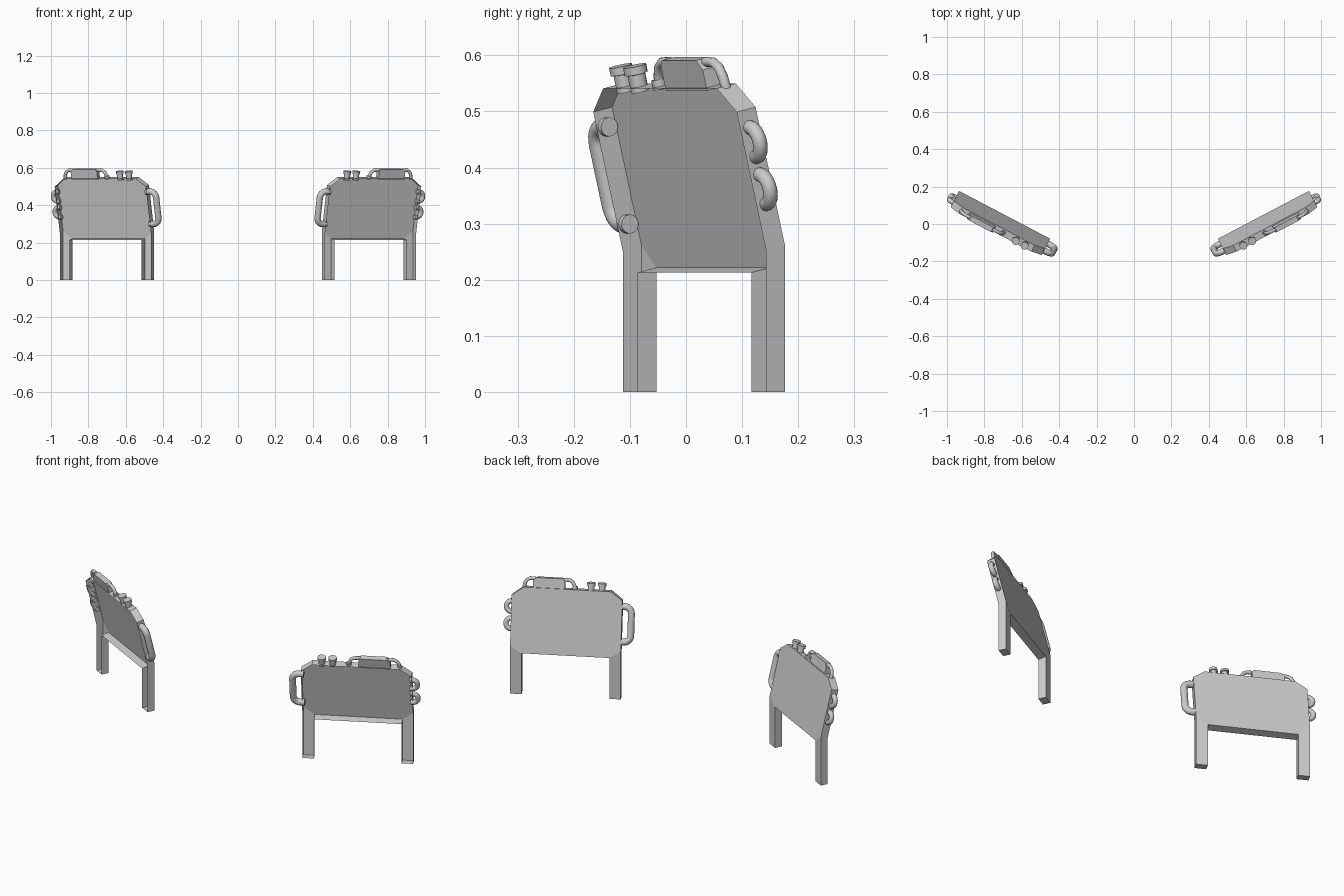
import bpy, bmesh, math
from mathutils import Vector

if "Cube" in bpy.data.objects:
    bpy.data.objects.remove(bpy.data.objects["Cube"])

ANG = math.radians(27.7)
C, S = math.cos(ANG), math.sin(ANG)
LEAN, KNEE, T, L, LEG = 0.24, 0.26, 0.038, 0.55, 0.057


def place(u, n, z):
    """u runs along the panel, n points out of its front."""
    return Vector((0.448 + u * C + n * S, -0.079 + u * S - n * C, z))


def lean(u, z, off=T / 2):
    """Point on the leaning part, off = distance in front of the back sheet."""
    return place(u, (z - KNEE) * LEAN + off, z - off * LEAN)


def finish(bm, name, smooth=False):
    bmesh.ops.recalc_face_normals(bm, faces=bm.faces)
    me = bpy.data.meshes.new(name)
    bm.to_mesh(me)
    bm.free()
    ob = bpy.data.objects.new(name, me)
    bpy.context.collection.objects.link(ob)
    if smooth:
        bpy.ops.object.select_all(action='DESELECT')
        ob.select_set(True)
        bpy.context.view_layer.objects.active = ob
        bpy.ops.object.shade_smooth_by_angle(angle=math.radians(40))
    ob.modifiers.new("mirror", 'MIRROR')
    return ob


def tube(name, pts, radii, sides=16):
    """Sweep a circle along points, with one radius per point."""
    if not isinstance(radii, list):
        radii = [radii] * len(pts)
    bm = bmesh.new()
    rings = []
    side = Vector((S, -C, 0.0))
    for i, p in enumerate(pts):
        d = (pts[min(i + 1, len(pts) - 1)] - pts[max(i - 1, 0)]).normalized()
        a = (side - d * side.dot(d)).normalized()
        b = d.cross(a)
        rings.append([bm.verts.new(p + radii[i] * (a * math.cos(k * math.tau / sides)
                                                   + b * math.sin(k * math.tau / sides)))
                      for k in range(sides)])
    for r0, r1 in zip(rings, rings[1:]):
        for k in range(sides):
            j = (k + 1) % sides
            bm.faces.new((r0[k], r0[j], r1[j], r1[k]))
    bm.faces.new(rings[0])
    bm.faces.new(rings[-1])
    return finish(bm, name, True)


def arc(cu, cz, r, a0, a1, steps=6):
    return [(cu + r * math.cos(math.radians(a0 + (a1 - a0) * i / steps)),
             cz + r * math.sin(math.radians(a0 + (a1 - a0) * i / steps)))
            for i in range(steps + 1)]


# leaning board with two legs: a sheet with a lip all round, open at the front
half = [(LEG, 0.222), (LEG, 0.0), (0.0, 0.0), (0.0, KNEE), (0.0, 0.508), (0.057, 0.55)]
outline = half + [(L - u, z) for u, z in reversed(half)]
bm = bmesh.new()
back, front = [], []
for u, z in outline:
    n = max(0.0, (z - KNEE) * LEAN)
    drop = 0.009 if z > 0.1 else 0.0
    back.append(bm.verts.new(place(u, n, z)))
    front.append(bm.verts.new(place(u, n + T, z - drop)))
count = len(outline)
for i in range(count):
    j = (i + 1) % count
    bm.faces.new((back[i], back[j], front[j], front[i]))
bm.faces.new(back[0:4])
bm.faces.new(back[8:12])
bm.faces.new([back[0]] + back[3:9] + [back[11]])
finish(bm, "leaning_board")

# large grab handle on the inner end
path = ([(0.012, 0.477)] + arc(-0.012, 0.444, 0.033, 90, 180)
        + arc(-0.012, 0.337, 0.033, 180, 270) + [(0.012, 0.304)])
tube("side_handle", [lean(u, z) for u, z in path], 0.017)

# two half rings on the outer end
for i, zc in enumerate((0.45, 0.366)):
    path = ([(L - 0.012, zc - 0.026)] + arc(L, zc, 0.026, -90, 90, 12)
            + [(L - 0.012, zc + 0.026)])
    tube("end_ring_%d" % (i + 1), [lean(u, z) for u, z in path], 0.013)

# two capped knobs on top
for i, u in enumerate((0.104, 0.158)):
    zs = [0.54, 0.571, 0.572, 0.586]
    tube("top_knob_%d" % (i + 1), [lean(u, z) for z in zs],
         [0.016, 0.016, 0.021, 0.021])

# chamfered box on top
prof = [(0.288, 0.545), (0.288, 0.588), (0.297, 0.599), (0.428, 0.599),
        (0.446, 0.582), (0.446, 0.545)]
bm = bmesh.new()
a = [bm.verts.new(lean(u, z, 0.006)) for u, z in prof]
b = [bm.verts.new(lean(u, z, 0.034)) for u, z in prof]
bm.faces.new(a)
bm.faces.new(b)
for i in range(len(prof)):
    j = (i + 1) % len(prof)
    bm.faces.new((a[i], a[j], b[j], b[i]))
finish(bm, "top_box")

# bent tubes joining the box to the board, with a collar
left = [(0.238, 0.545), (0.241, 0.566), (0.25, 0.583), (0.266, 0.592), (0.295, 0.593)]
for name, flip in (("left_pipe", False), ("right_pipe", True)):
    pts = [(0.729 - u, z) if flip else (u, z) for u, z in left]
    tube(name, [lean(u, z) for u, z in pts], 0.009, 12)
tube("pipe_collar", [lean(0.238, z) for z in (0.545, 0.562)], 0.013, 12)
